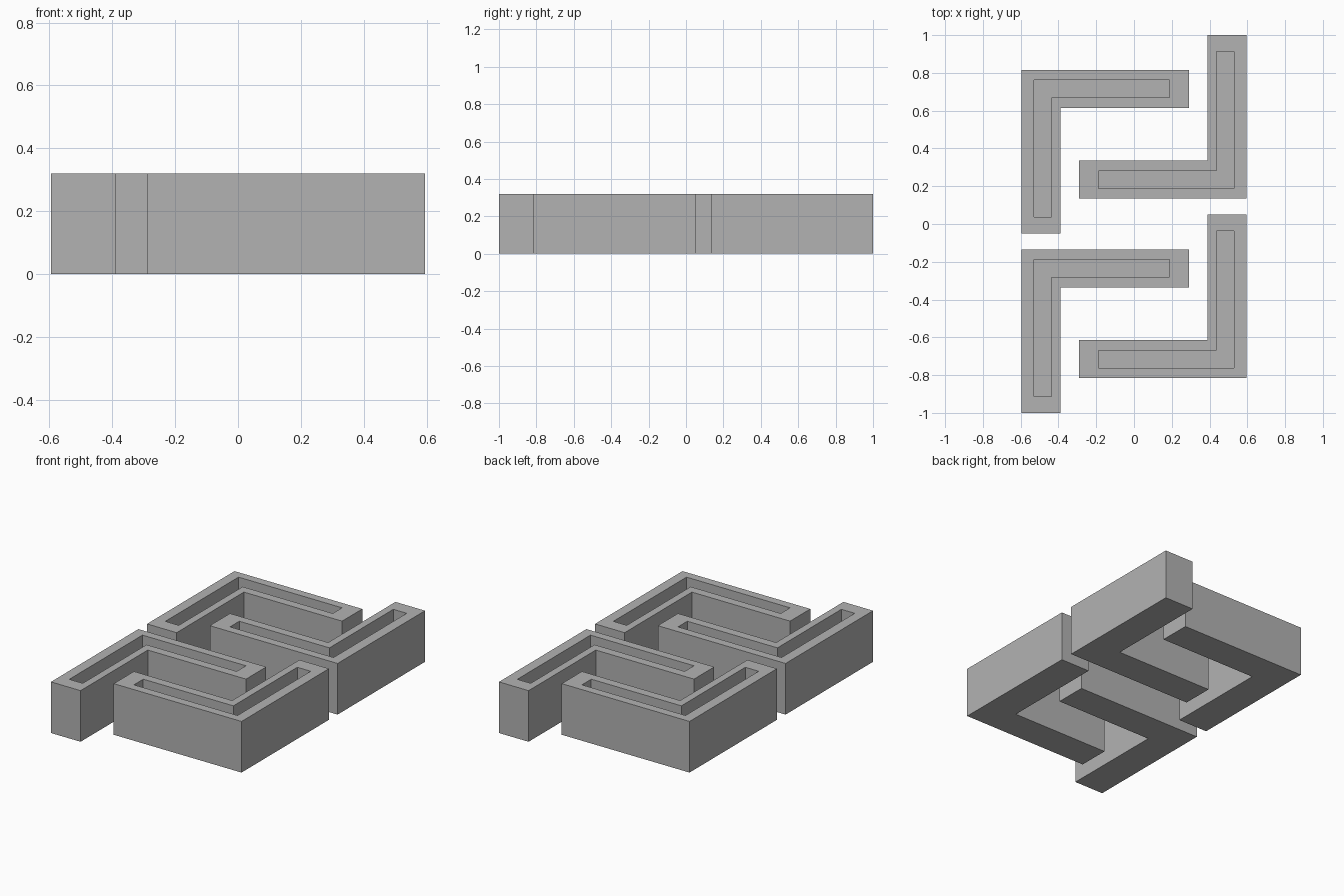
import bpy, bmesh, math
from mathutils import Matrix

if "Cube" in bpy.data.objects:
    bpy.data.objects.remove(bpy.data.objects["Cube"], do_unlink=True)

HEIGHT = 0.32
FLOOR = 0.12      # height of the channel floor
STEP = 0.95       # spacing between the two rows

grey = bpy.data.materials.new("plain grey")
grey.use_nodes = True
grey.diffuse_color = (0.45, 0.45, 0.45, 1)
grey.node_tree.nodes["Principled BSDF"].inputs["Base Color"].default_value = grey.diffuse_color


def ell(x0, x1, x2, y0, y1, y2):
    """Corner outline: upright arm x0..x1, level arm y1..y2."""
    return [(x0, y0), (x1, y0), (x1, y1), (x2, y1), (x2, y2), (x0, y2)]


OUTER = ell(-0.595, -0.39, 0.29, -0.05, 0.615, 0.815)
INNER = ell(-0.53, -0.437, 0.187, 0.038, 0.67, 0.762)


def channel_block(name, turn, shift):
    bm = bmesh.new()

    def ring(outline, z):
        return [bm.verts.new((x, y, z)) for x, y in outline]

    # Rings run up the outside, over the rim and down into the channel
    rings = [ring(OUTER, 0), ring(OUTER, HEIGHT), ring(INNER, HEIGHT), ring(INNER, FLOOR)]
    for low, high in zip(rings, rings[1:]):
        for i in range(len(low)):
            j = (i + 1) % len(low)
            bm.faces.new((low[i], low[j], high[j], high[i]))
    bm.faces.new(rings[0][::-1])
    bm.faces.new(rings[-1])
    place = Matrix.Rotation(turn, 4, "Z") @ Matrix.Translation((0, shift, 0))
    bmesh.ops.transform(bm, matrix=place, verts=bm.verts)
    bmesh.ops.recalc_face_normals(bm, faces=bm.faces)
    mesh = bpy.data.meshes.new(name)
    bm.to_mesh(mesh)
    bm.free()
    mesh.materials.append(grey)
    bpy.context.collection.objects.link(bpy.data.objects.new(name, mesh))


# Two corner blocks on the right, and the same pair turned half round on the left
for side, turn in (("right", 0), ("left", math.pi)):
    for row, shift in (("first", 0), ("second", -STEP)):
        channel_block(f"{side}_{row}_corner_block", turn, shift)
